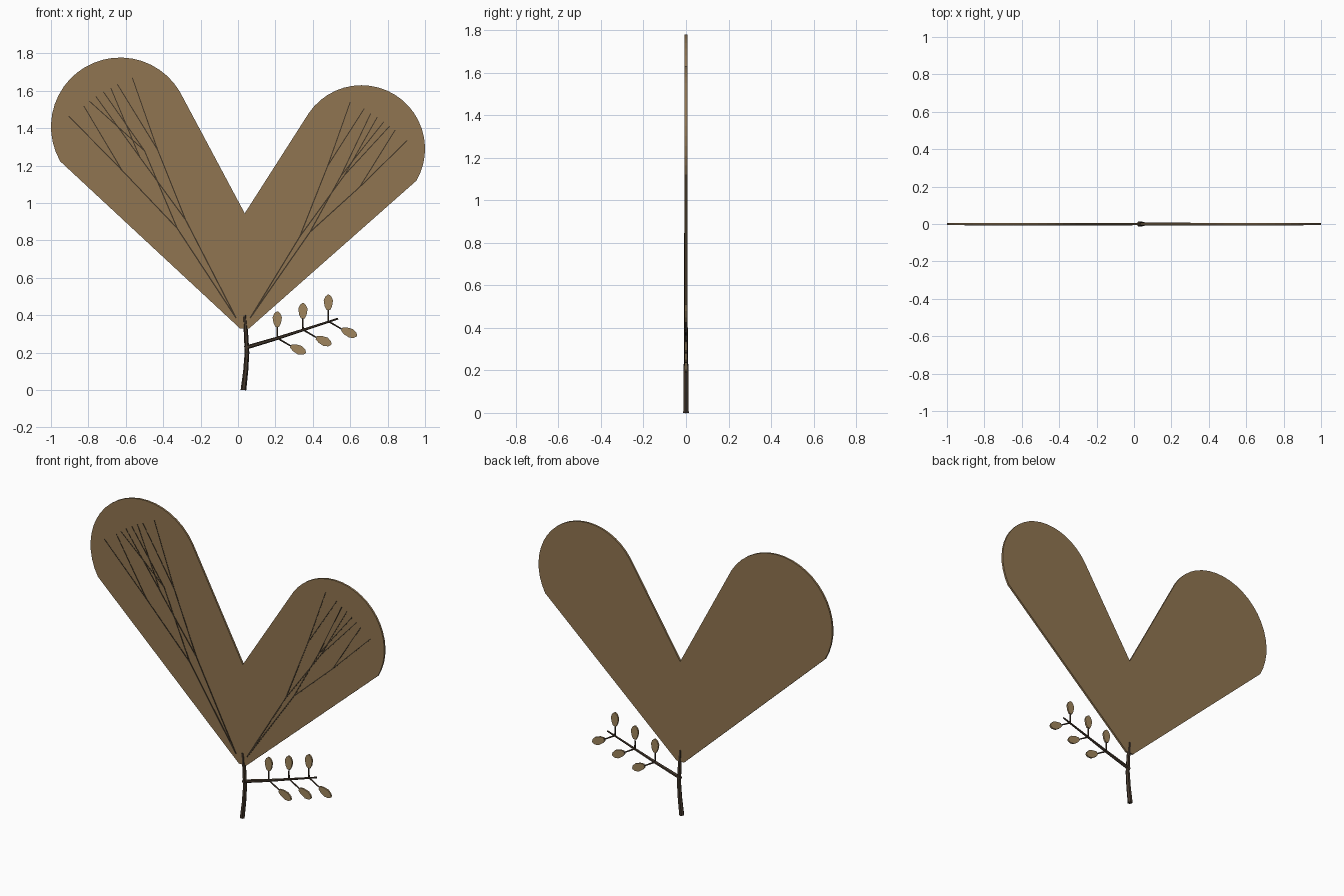
import bpy, bmesh, math
from mathutils import Vector

if "Cube" in bpy.data.objects:
    bpy.data.objects.remove(bpy.data.objects["Cube"])


def material(name, rgb):
    m = bpy.data.materials.new(name)
    m.diffuse_color = (*rgb, 1)
    m.use_nodes = True
    m.node_tree.nodes["Principled BSDF"].inputs["Base Color"].default_value = m.diffuse_color
    return m


BLADE = material("dry_leaf", (0.28, 0.178, 0.082))
LEAFLET = material("light_leaf", (0.35, 0.235, 0.11))
BARK = material("dark_bark", (0.058, 0.04, 0.026))
VEIN = material("vein_brown", (0.055, 0.038, 0.022))


def finish(bm, name, mat):
    bmesh.ops.recalc_face_normals(bm, faces=bm.faces[:])
    me = bpy.data.meshes.new(name)
    bm.to_mesh(me)
    bm.free()
    me.materials.append(mat)
    ob = bpy.data.objects.new(name, me)
    bpy.context.collection.objects.link(ob)
    return ob


def tube(bm, path, radii, sides=6, y=0.0):
    """Tapered faceted tube along an (x, z) path."""
    pts = [Vector((x, y, z)) for x, z in path]
    rings = []
    for i, (p, r) in enumerate(zip(pts, radii)):
        d = (pts[min(i + 1, len(pts) - 1)] - pts[max(i - 1, 0)]).normalized()
        u, v = Vector((0, 1, 0)), Vector((0, 1, 0)).cross(d)
        rings.append([bm.verts.new(p + r * (math.cos(a) * u + math.sin(a) * v))
                      for a in (math.tau * (k + 0.5) / sides for k in range(sides))])
    for a, b in zip(rings, rings[1:]):
        for k in range(sides):
            n = (k + 1) % sides
            bm.faces.new((a[k], a[n], b[n], b[k]))
    bm.faces.new(rings[0])
    bm.faces.new(rings[-1][::-1])


def slab(bm, outline, thick, y=0.0):
    """Flat plate from an (x, z) outline, centred on y."""
    f = bm.faces.new([bm.verts.new((x, y - thick / 2, z)) for x, z in outline])
    ext = bmesh.ops.extrude_face_region(bm, geom=[f])
    bmesh.ops.translate(bm, vec=(0, thick, 0),
                        verts=[g for g in ext["geom"] if isinstance(g, bmesh.types.BMVert)])


def arc(cx, cz, r, a0, a1, n=22):
    return [(cx + r * math.cos(math.radians(a0 + (a1 - a0) * i / n)),
             cz + r * math.sin(math.radians(a0 + (a1 - a0) * i / n))) for i in range(n + 1)]


# Two-lobed leaf blade
bm = bmesh.new()
slab(bm, [(0.01, 0.33), (0.06, 0.33)] + arc(0.66, 1.29, 0.34, -30, 146)
     + [(0.036, 0.945)] + arc(-0.63, 1.408, 0.37, 31, 210), 0.012)
finish(bm, "leaf_blade", BLADE)

# Forking veins: base, two forks, four forks, eight tips per lobe
lobes = {
    "left_veins": ((-0.01, 0.385), [
        ((-0.325, 0.865), [((-0.62, 1.175), [(-0.905, 1.465), (-0.825, 1.52)]),
                           ((-0.50, 1.28), [(-0.795, 1.545), (-0.72, 1.595)])]),
        ((-0.28, 0.91), [((-0.525, 1.245), [(-0.76, 1.57), (-0.68, 1.615)]),
                         ((-0.43, 1.285), [(-0.645, 1.635), (-0.565, 1.67)])])]),
    "right_veins": ((0.065, 0.385), [
        ((0.385, 0.845), [((0.65, 1.085), [(0.905, 1.335), (0.84, 1.39)]),
                          ((0.55, 1.145), [(0.78, 1.435), (0.71, 1.48)])]),
        ((0.33, 0.82), [((0.57, 1.15), [(0.81, 1.41), (0.745, 1.46)]),
                        ((0.48, 1.20), [(0.675, 1.505), (0.60, 1.54)])])]),
}
for name, (base, forks) in lobes.items():
    bm = bmesh.new()
    for first, seconds in forks:
        tube(bm, [base, first], [0.005, 0.0045], 4, -0.005)
        for second, tips in seconds:
            tube(bm, [first, second], [0.0045, 0.004], 4, -0.005)
            for tip in tips:
                tube(bm, [second, tip], [0.004, 0.0035], 4, -0.005)
    finish(bm, name, VEIN)

# Main stem
bm = bmesh.new()
tube(bm, [(0.029, 0), (0.041, 0.10), (0.048, 0.20), (0.043, 0.30), (0.035, 0.40)],
     [0.015, 0.0135, 0.0125, 0.0115, 0.01])
finish(bm, "stem", BARK)

# Side twig with leaflet stalks
bm = bmesh.new()
tube(bm, [(0.035, 0.225), (0.21, 0.277), (0.35, 0.322), (0.535, 0.382)],
     [0.011, 0.009, 0.007, 0.005])
leaflets = bmesh.new()
profile = [(0, 0.01), (0.25, 0.02), (0.62, 0.025), (0.88, 0.016), (1, 0.004)]
for x, z in [(0.21, 0.278), (0.347, 0.323), (0.483, 0.368)]:
    for stalk, tip in [((0.0, 0.06), (0.0, 0.142)), ((0.072, -0.042), (0.152, -0.079))]:
        s, t = Vector((x, z)) + Vector(stalk), Vector((x, z)) + Vector(tip)
        tube(bm, [(x, z), s], [0.005, 0.004], 5)
        d = t - s
        n = Vector((-d.y, d.x)).normalized()
        side = [s + d * k + n * w for k, w in profile]
        other = [s + d * k - n * w for k, w in reversed(profile)]
        slab(leaflets, [tuple(p) for p in side + other], 0.01)
finish(bm, "twig", BARK)
finish(leaflets, "leaflets", LEAFLET)
